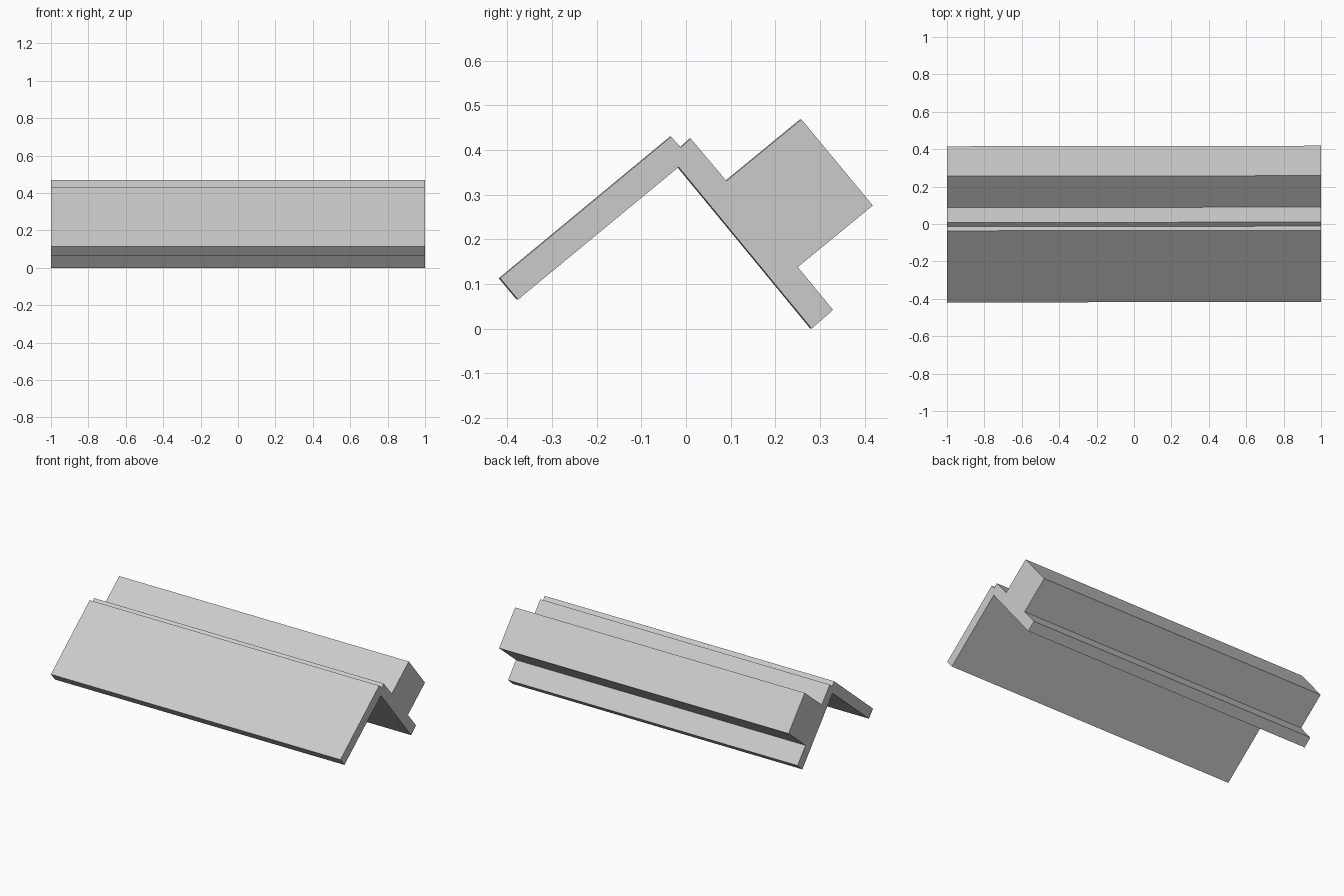
import bpy
import bmesh

if "Cube" in bpy.data.objects:
    bpy.data.objects.remove(bpy.data.objects["Cube"])

# Cross-section (y, z) of the angled rail, running round from the front lip
PROFILE = [
    (-0.418, 0.113), (-0.035, 0.430), (-0.013, 0.406), (0.009, 0.426),
    (0.089, 0.331), (0.257, 0.469), (0.417, 0.276), (0.249, 0.138),
    (0.328, 0.042), (0.280, 0.0), (-0.018, 0.362), (-0.378, 0.065),
]
HALF_LENGTH = 1.0
SKEW = 0.0015  # slight sideways drift along the length

grey = bpy.data.materials.new("light_grey")
grey.diffuse_color = (0.6, 0.6, 0.6, 1.0)
grey.use_nodes = True
grey.node_tree.nodes["Principled BSDF"].inputs["Base Color"].default_value = grey.diffuse_color

# Rail: extrude the cross-section along x
bm = bmesh.new()
section = bm.faces.new([bm.verts.new((-HALF_LENGTH, y - SKEW, z)) for y, z in PROFILE])
end = bmesh.ops.extrude_face_region(bm, geom=[section], use_keep_orig=True)
end_verts = [g for g in end["geom"] if isinstance(g, bmesh.types.BMVert)]
bmesh.ops.translate(bm, verts=end_verts, vec=(2 * HALF_LENGTH, 2 * SKEW, 0))
bmesh.ops.recalc_face_normals(bm, faces=bm.faces)

mesh = bpy.data.meshes.new("angled_rail")
bm.to_mesh(mesh)
bm.free()
mesh.materials.append(grey)
rail = bpy.data.objects.new("angled_rail", mesh)
bpy.context.collection.objects.link(rail)
